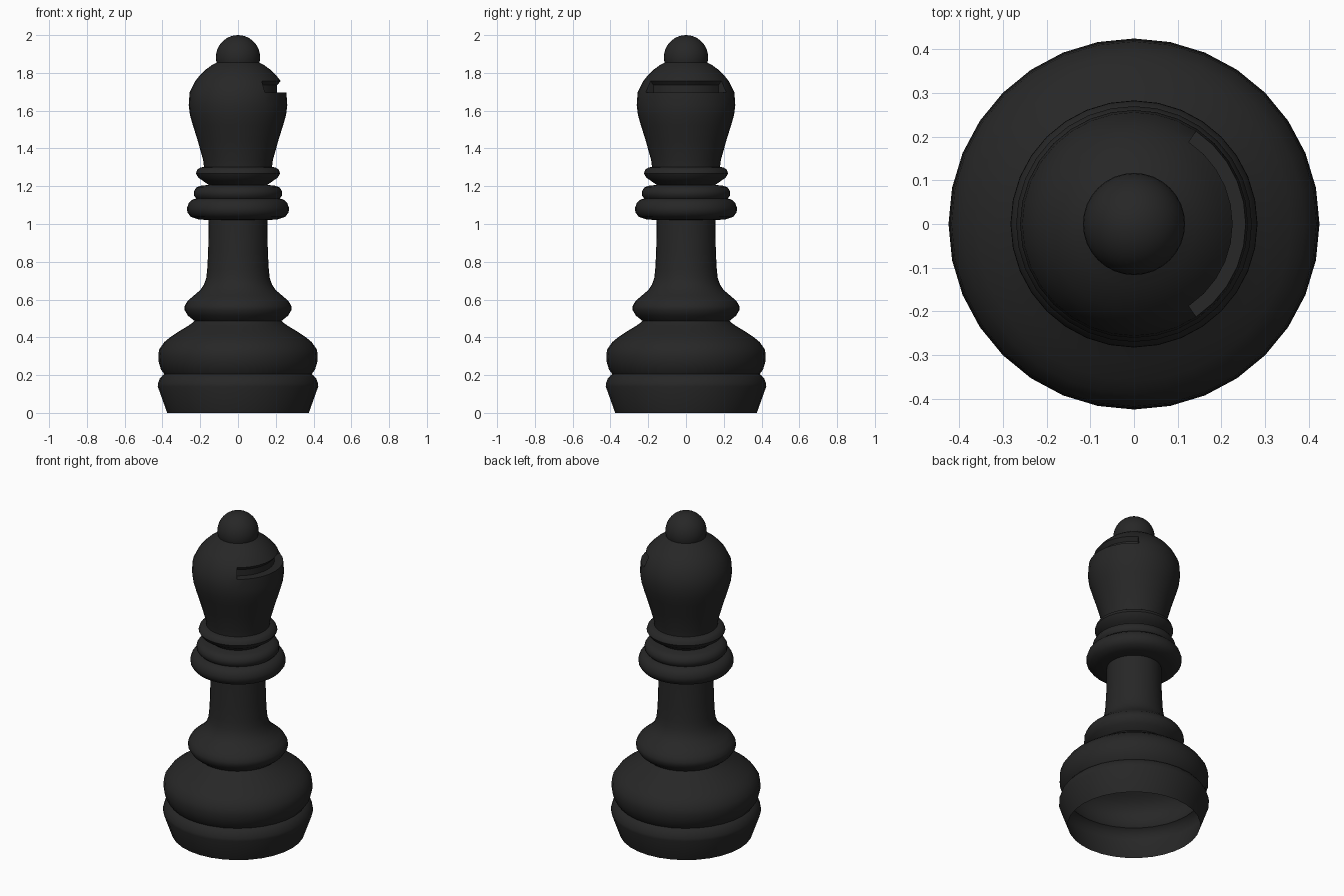
import bpy, bmesh
from math import sin, cos, pi

if "Cube" in bpy.data.objects:
    bpy.data.objects.remove(bpy.data.objects["Cube"])

SEG = 32
dark = bpy.data.materials.new("black_paint")
dark.diffuse_color = (0.02, 0.02, 0.02, 1)
dark.use_nodes = True
dark.node_tree.nodes["Principled BSDF"].inputs["Base Color"].default_value = dark.diffuse_color


def finish(name, bm, angle=48):
    me = bpy.data.meshes.new(name)
    bm.normal_update()
    bm.to_mesh(me)
    bm.free()
    ob = bpy.data.objects.new(name, me)
    bpy.context.collection.objects.link(ob)
    me.materials.append(dark)
    bpy.ops.object.select_all(action='DESELECT')
    bpy.context.view_layer.objects.active = ob
    ob.select_set(True)
    bpy.ops.object.shade_smooth_by_angle(angle=angle * pi / 180)
    return ob


def lathe(profile, skip=lambda row, seg: False):
    """Spin (radius, height) points round z; skip() leaves faces open."""
    bm = bmesh.new()
    rows = [[bm.verts.new((r * cos(2 * pi * i / SEG), r * sin(2 * pi * i / SEG), z))
             for i in range(SEG)] for r, z in profile]
    for k in range(len(rows) - 1):
        for i in range(SEG):
            if not skip(k, i):
                j = (i + 1) % SEG
                bm.faces.new((rows[k][i], rows[k][j], rows[k + 1][j], rows[k + 1][i]))
    return bm, rows


# Plain turned parts, open underneath
parts = {
    "base": [(.375, 0), (.425, .14), (.424, .155), (.415, .18), (.40, .198), (.39, .205),
             (.408, .23), (.42, .27), (.422, .30), (.418, .335), (.39, .375), (.36, .40),
             (.315, .43), (.265, .46), (.24, .478), (.23, .487)],
    "stem": [(.23, .487), (.265, .515), (.283, .545), (.282, .565), (.268, .592),
             (.235, .62), (.20, .65), (.18, .68), (.168, .715), (.163, .76),
             (.158, .85), (.155, 1.02)],
    "lower_collar": [(.155, 1.02), (.21, 1.025), (.25, 1.038), (.268, 1.062), (.27, 1.085),
                     (.26, 1.113), (.24, 1.13), (.22, 1.135)],
    "middle_collar": [(.22, 1.135), (.234, 1.15), (.234, 1.172), (.222, 1.192),
                      (.20, 1.202), (.155, 1.207)],
    "upper_collar": [(.155, 1.207), (.185, 1.228), (.21, 1.245), (.223, 1.268),
                     (.216, 1.288), (.20, 1.298), (.18, 1.303)],
}
for name, prof in parts.items():
    finish(name, lathe(prof)[0])

# Head with a slot cut across its right side
head = [(.18, 1.303), (.185, 1.34), (.213, 1.44), (.238, 1.52), (.254, 1.575), (.261, 1.63),
        (.256, 1.697), (.226, 1.757), (.20, 1.79), (.17, 1.818), (.14, 1.84), (.10, 1.862)]
low, slot = 6, [(s % SEG) for s in range(-5, 5)]
bm, rows = lathe(head, lambda k, i: k == low and i in slot)
inner = []
for s in range(-5, 6):
    a = 2 * pi * s / SEG
    inner.append([bm.verts.new((r * cos(a), r * sin(a), z)) for r, z in ((.207, 1.697), (.207, 1.735))])
for n, s in enumerate(range(-5, 5)):
    a, b = s % SEG, (s + 1) % SEG
    p, q = inner[n], inner[n + 1]
    bm.faces.new((rows[low][a], rows[low][b], q[0], p[0]))          # floor
    bm.faces.new((p[0], q[0], q[1], p[1]))                          # back wall
    bm.faces.new((p[1], q[1], rows[low + 1][b], rows[low + 1][a]))  # roof
for n, s, flip in ((0, -5, 1), (10, 5, -1)):                        # end walls
    i = s % SEG
    bm.faces.new([rows[low][i], inner[n][0], inner[n][1], rows[low + 1][i]][::flip])
finish("slotted_head", bm, 40)

# Ball on top
bm = bmesh.new()
bmesh.ops.create_uvsphere(bm, u_segments=SEG, v_segments=18, radius=.117)
bmesh.ops.translate(bm, verts=bm.verts, vec=(0, 0, 1.883))
bmesh.ops.delete(bm, geom=[v for v in bm.verts if v.co.z < 1.83], context='VERTS')
finish("top_ball", bm)
